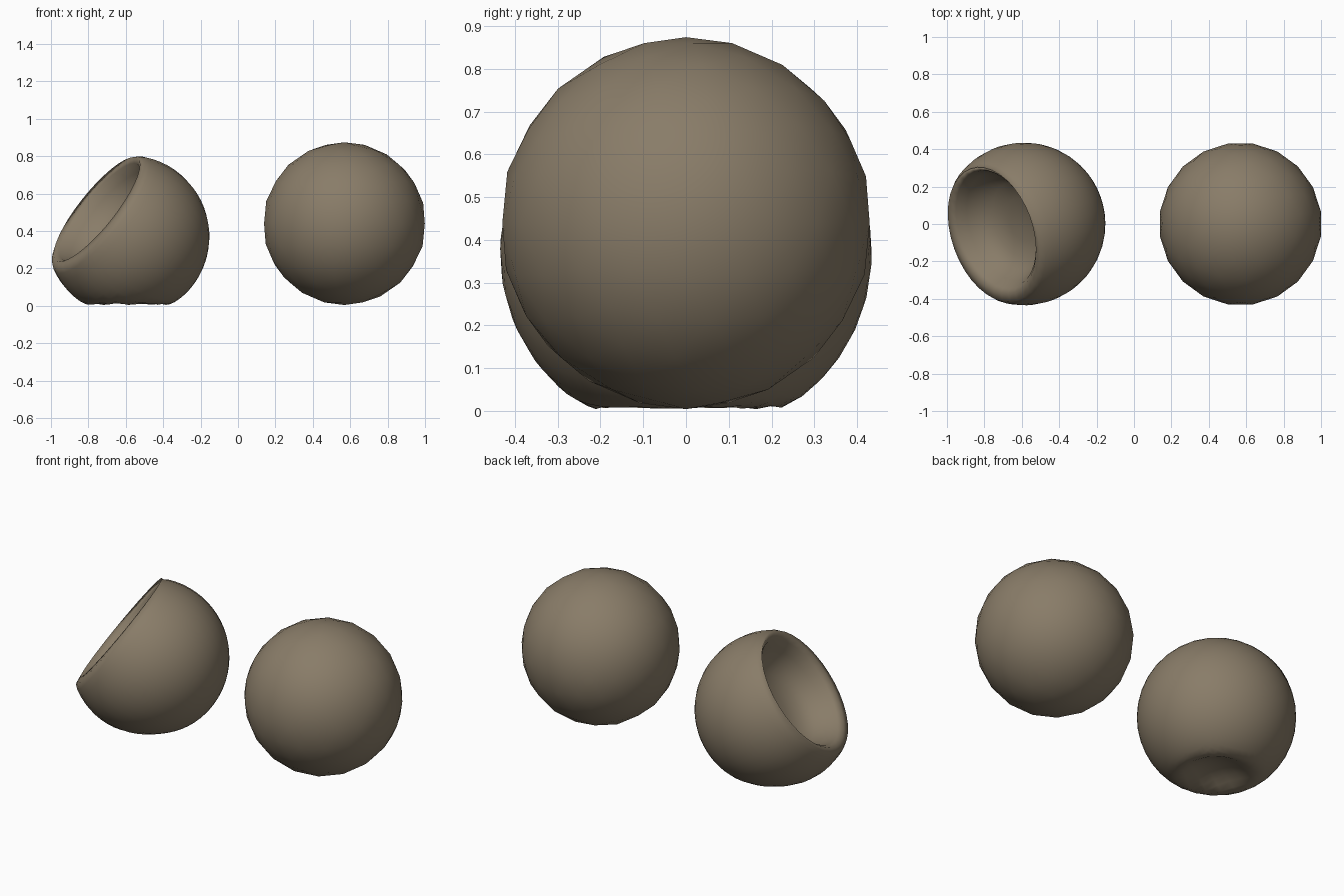
import bpy, bmesh
from math import sin, cos, pi, radians, sqrt
from mathutils import Vector, Matrix

if "Cube" in bpy.data.objects:
    bpy.data.objects.remove(bpy.data.objects["Cube"], do_unlink=True)

clay = bpy.data.materials.new("warm_grey_brown")
clay.use_nodes = True
colour = (0.25, 0.202, 0.139, 1)
clay.diffuse_color = colour
clay.node_tree.nodes["Principled BSDF"].inputs["Base Color"].default_value = colour

RADIUS = 0.435


def finish(bm, name):
    bmesh.ops.recalc_face_normals(bm, faces=bm.faces)
    mesh = bpy.data.meshes.new(name)
    bm.to_mesh(mesh)
    bm.free()
    mesh.materials.append(clay)
    for poly in mesh.polygons:
        poly.use_smooth = True
    obj = bpy.data.objects.new(name, mesh)
    bpy.context.collection.objects.link(obj)
    return obj


# Whole ball
bm = bmesh.new()
bmesh.ops.create_icosphere(bm, subdivisions=3, radius=RADIUS,
                           matrix=Matrix.Translation((0.569, 0, 0.439)) @ Matrix.Rotation(radians(9), 4, 'Z'))
finish(bm, "whole_ball")

# Hollowed ball: a profile of radius and height spun about the tilted mouth axis
OUTER = 22
profile = [(RADIUS * sin(a), -RADIUS * cos(a))
           for a in (radians(116) * i / (OUTER - 1) for i in range(OUTER))]
profile += [(0.373, 0.215), (0.35, 0.222), (0.325, 0.2), (0.3, 0.145),
            (0.265, 0.085), (0.21, 0.04), (0.12, 0.015), (0, 0.005)]

bm = bmesh.new()
centre = Vector((-0.588, 0, 0.37))
axis = Vector((-0.75, -0.27, 0.60)).normalized()
place = Matrix.Translation(centre) @ axis.to_track_quat('Z', 'Y').to_matrix().to_4x4()
lip_shift = Vector((0, 0.027, 0.012))  # hollow sits off-centre, thickening the front lip
SIDES = 36
rings = []
for i, (r, h) in enumerate(profile):
    count = SIDES if r > 0.001 else 1
    ring = [bm.verts.new(place @ Vector((r * cos(2 * pi * k / SIDES), r * sin(2 * pi * k / SIDES), h)))
            for k in range(count)]
    for v in ring:
        if i < OUTER:
            # Flattened base with rounded edges and a shallow dent
            spread = (v.co - centre).xy.length / 0.21
            floor = 0.075 * max(0, 1 - spread ** 2) - 0.006
            rise = v.co.z - floor
            v.co.z = floor + (rise + sqrt(rise ** 2 + 0.0006)) / 2
        elif i > OUTER:
            v.co += lip_shift
    rings.append(ring)

for low, high in zip(rings, rings[1:]):
    for k in range(SIDES):
        n = (k + 1) % SIDES
        corners = [low[k % len(low)], low[n % len(low)], high[n % len(high)], high[k % len(high)]]
        bm.faces.new(list(dict.fromkeys(corners)))
finish(bm, "hollowed_ball")
